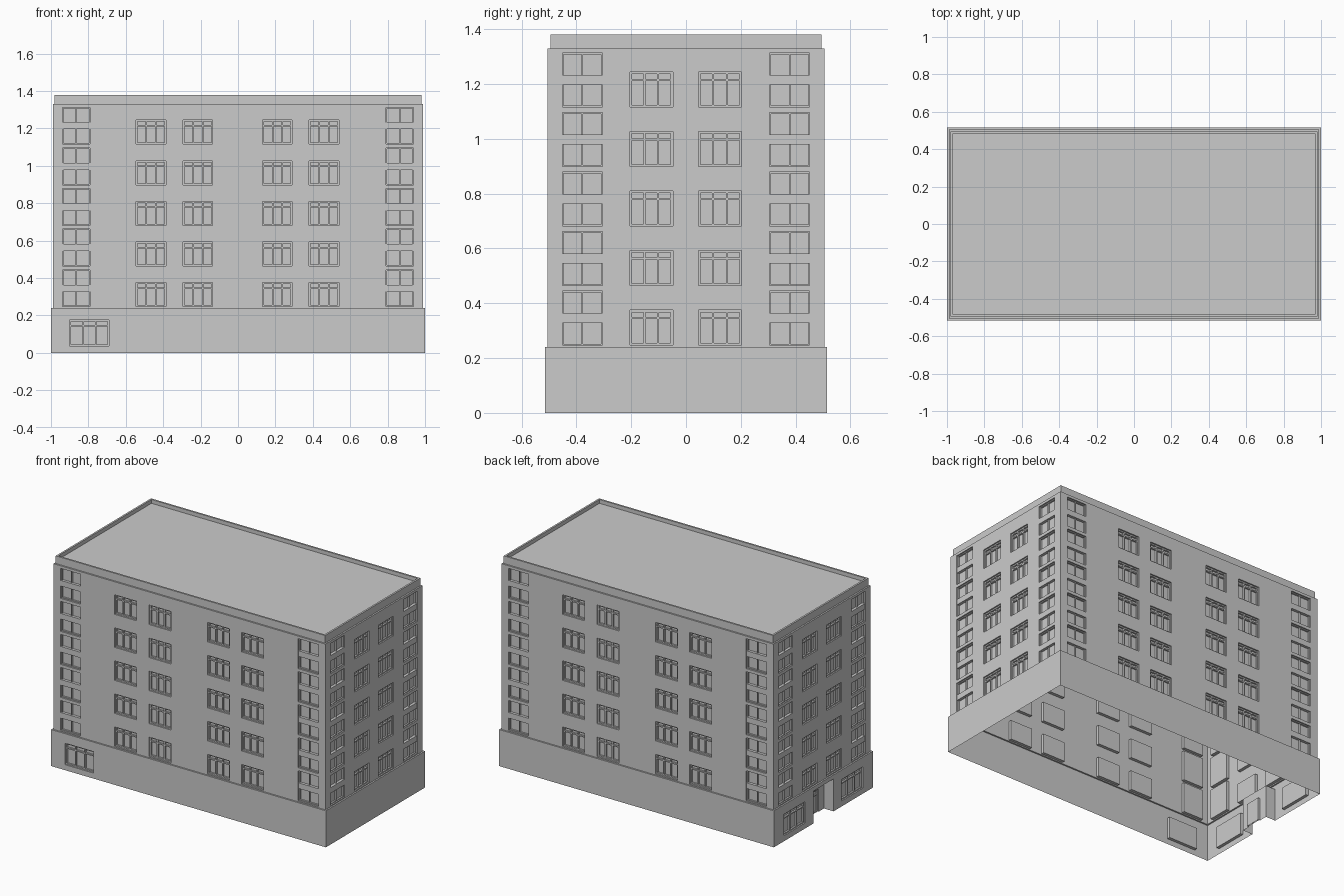
import bpy, bmesh, math
from mathutils import Matrix, Vector

if "Cube" in bpy.data.objects:
    bpy.data.objects.remove(bpy.data.objects["Cube"])

BASE_TOP, WALL_TOP, PITCH = 0.24, 1.33, 0.2172


def finish(bm, name):
    bmesh.ops.remove_doubles(bm, verts=bm.verts, dist=1e-5)
    me = bpy.data.meshes.new(name)
    bm.to_mesh(me)
    bm.free()
    ob = bpy.data.objects.new(name, me)
    bpy.context.collection.objects.link(ob)
    return ob


class Side:
    """One facade drawn in (along, depth inward, height), turned about z."""

    def __init__(self, name, quarter, half):
        self.name, self.half = name, half
        self.rot = Matrix.Rotation(quarter * math.pi / 2, 3, 'Z')
        self.bm = bmesh.new()

    def quad(self, pts, flip=False):
        vs = [self.bm.verts.new(self.rot @ Vector((u, d - self.half, z))) for u, d, z in pts]
        self.bm.faces.new(vs[::-1] if flip else vs)

    def panel(self, u0, u1, z0, z1, d):
        self.quad([(u0, d, z0), (u1, d, z0), (u1, d, z1), (u0, d, z1)])

    def tube(self, u0, u1, z0, z1, d0, d1, flip=False):
        # four sides facing inward (a reveal), or outward when flipped
        for z, f in ((z0, False), (z1, True)):
            if z > 0:
                self.quad([(u0, d0, z), (u1, d0, z), (u1, d1, z), (u0, d1, z)], f != flip)
        for u, f in ((u0, False), (u1, True)):
            self.quad([(u, d0, z0), (u, d1, z0), (u, d1, z1), (u, d0, z1)], f != flip)

    def bar(self, u0, u1, z0, z1, d0, d1):
        self.panel(u0, u1, z0, z1, d0)
        self.tube(u0, u1, z0, z1, d0, d1, True)

    def wall(self, u0, u1, z0, z1, holes, d=0.0):
        us = sorted({u0, u1, *(h[0] for h in holes), *(h[1] for h in holes)})
        zs = sorted({z0, z1, *(h[2] for h in holes), *(h[3] for h in holes)})
        for a, b in zip(us, us[1:]):
            for c, e in zip(zs, zs[1:]):
                u, z = (a + b) / 2, (c + e) / 2
                if not any(h[0] < u < h[1] and h[2] < z < h[3] for h in holes):
                    self.panel(a, b, c, e, d)

    def window(self, u0, u1, z0, z1, cols=3, transom=0.74, deep=0.02, d=0.0, t=0.008):
        # recess, glass, outer frame, mullions and transom
        g, f = d + deep, d + deep * 0.45
        self.tube(u0, u1, z0, z1, d, g)
        self.panel(u0, u1, z0, z1, g)
        for i in range(cols + 1):
            a = u0 + (u1 - u0 - t) * i / cols
            self.bar(a, a + t, z0, z1, f, g)
        rows = [z0, z1 - t] + ([z0 + (z1 - z0) * transom] if transom else [])
        for z in rows:
            self.bar(u0 + t, u1 - t, z, z + t, f, g)

    def corner_window(self, u0, u1, z0, z1):
        # two-column window with a broad spandrel across the middle
        self.window(u0, u1, z0, z1, cols=2, transom=None, t=0.005)
        self.bar(u0, u1, z0 + 0.08, z0 + 0.117, 0.002, 0.02)


def rings(name, rects, cap=False):
    bm = bmesh.new()
    loops = [[bm.verts.new((sx * x, sy * y, z)) for sx, sy in ((-1, -1), (1, -1), (1, 1), (-1, 1))]
             for x, y, z in rects]
    for lo, hi in zip(loops, loops[1:]):
        for i in range(4):
            j = (i + 1) % 4
            bm.faces.new((lo[i], lo[j], hi[j], hi[i]))
    if cap:
        bm.faces.new(loops[-1])
    return finish(bm, name)


# upper facades with five storeys of windows
long_cols = [(-0.545, -0.385), (-0.295, -0.135), (0.13, 0.29), (0.38, 0.54)]
short_cols = [(-0.205, -0.048), (0.045, 0.203)]
for q, name in enumerate(("front", "right", "back", "left")):
    long = q % 2 == 0
    half, width = (0.505, 0.99) if long else (0.99, 0.505)
    edge = (0.792, 0.938) if long else (0.305, 0.451)
    s = Side(name + "_upper_wall", q, half)
    mids, corners = [], []
    for k in range(5):
        z = 0.247 + k * PITCH
        mids += [(a, b, z, z + 0.128) for a, b in (long_cols if long else short_cols)]
        corners += [(a, b, z, z + 0.197) for a, b in (edge, (-edge[1], -edge[0]))]
    s.wall(-width, width, BASE_TOP, WALL_TOP, mids + corners)
    for h in mids:
        s.window(*h)
    for h in corners:
        s.corner_window(*h)
    finish(s.bm, s.name)

# ground floor plinth: one front window, entrance and two windows on the left
ground = {"front": [(-0.90, -0.69, 0.036, 0.177)], "right": [], "back": [],
          "left": [(-0.41, -0.19, 0.036, 0.177), (0.19, 0.41, 0.036, 0.177)]}
porch = (-0.105, 0.105, 0.0, 0.213)
door = (-0.05, 0.05, 0.0, 0.15)
for q, (name, wins) in enumerate(ground.items()):
    half, width = (0.515, 1.0) if q % 2 == 0 else (1.0, 0.515)
    s = Side(name + "_base_wall", q, half)
    s.wall(-width, width, 0, BASE_TOP, wins + ([porch] if name == "left" else []))
    for h in wins:
        s.window(*h)
    if name == "left":
        # recessed porch with double door
        s.tube(*porch, 0, 0.07)
        s.wall(*porch, [door], d=0.07)
        s.window(*door, cols=2, d=0.07, deep=0.015)
    finish(s.bm, s.name)

# ledge above the plinth, then cornice step, parapet and sunken roof
rings("base_ledge", [(1.0, 0.515, BASE_TOP), (0.99, 0.505, BASE_TOP)])
rings("parapet_roof", [(0.99, 0.505, WALL_TOP), (0.98, 0.495, WALL_TOP), (0.98, 0.495, 1.38),
                       (0.968, 0.483, 1.38), (0.968, 0.483, 1.355)], cap=True)
